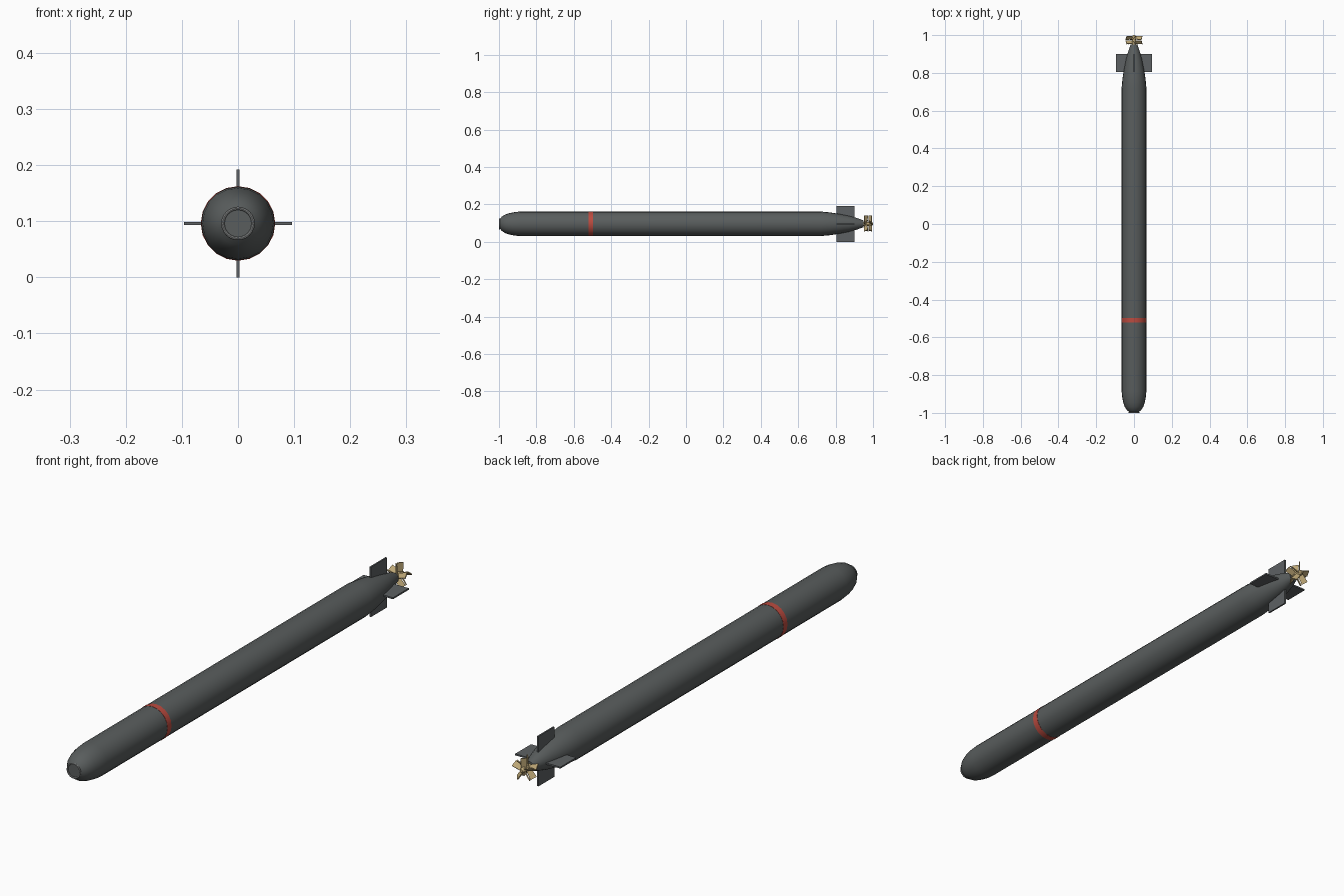
import bpy, bmesh, math
from mathutils import Matrix, Vector

if "Cube" in bpy.data.objects:
    bpy.data.objects.remove(bpy.data.objects["Cube"])

AXIS_Z = 0.096


def material(name, rgb):
    m = bpy.data.materials.new(name)
    m.diffuse_color = (*rgb, 1)
    m.use_nodes = True
    m.node_tree.nodes["Principled BSDF"].inputs["Base Color"].default_value = m.diffuse_color
    return m


DARK = material("dark_grey", (0.10, 0.11, 0.11))
FIN = material("fin_grey", (0.11, 0.12, 0.125))
RED = material("red", (0.50, 0.07, 0.05))
BRASS = material("brass", (0.50, 0.38, 0.18))
LIGHT = material("light_grey", (0.25, 0.26, 0.26))


def finish(name, bm, mat, smooth=True):
    bmesh.ops.recalc_face_normals(bm, faces=bm.faces)
    mesh = bpy.data.meshes.new(name)
    bm.to_mesh(mesh)
    bm.free()
    mesh.materials.append(mat)
    ob = bpy.data.objects.new(name, mesh)
    ob.location.z = AXIS_Z
    bpy.context.collection.objects.link(ob)
    if smooth:
        bpy.ops.object.select_all(action='DESELECT')
        ob.select_set(True)
        bpy.context.view_layer.objects.active = ob
        bpy.ops.object.shade_smooth_by_angle(angle=math.radians(35))
    return ob


def lathe(name, profile, mat, sides=20, closed=False):
    """Revolve (y, radius) points about the long axis."""
    bm = bmesh.new()
    rings = []
    for y, r in profile:
        rings.append([bm.verts.new((r * math.sin(math.tau * i / sides), y,
                                    r * math.cos(math.tau * i / sides)))
                      for i in range(sides)])
    pairs = list(zip(rings, rings[1:]))
    if closed:
        pairs.append((rings[-1], rings[0]))
    for a, b in pairs:
        for i in range(sides):
            j = (i + 1) % sides
            bm.faces.new((a[i], a[j], b[j], b[i]))
    if not closed:
        bm.faces.new(rings[0])
        bm.faces.new(rings[-1])
    return finish(name, bm, mat)


def box(name, size, centre, mat, turn, pitch=0.0, taper=1.0):
    """Radial plate: built pointing up, pitched about z, turned about the axis."""
    bm = bmesh.new()
    bmesh.ops.create_cube(bm, size=1)
    rot = Matrix.Rotation(turn, 4, 'Y')
    for v in bm.verts:
        w = taper if v.co.z < 0 else 1.0
        p = Vector((v.co.x * size[0], v.co.y * size[1] * w, v.co.z * size[2]))
        p = Matrix.Rotation(pitch, 4, 'Z') @ p + Vector(centre)
        v.co = rot @ p
    return finish(name, bm, mat, smooth=False)


# Hull with rounded nose and tapering tail
lathe("hull", [(-0.995, 0.026), (-0.985, 0.038), (-0.968, 0.049),
               (-0.945, 0.057), (-0.915, 0.063), (-0.885, 0.0655),
               (0.72, 0.0655), (0.77, 0.061), (0.82, 0.053),
               (0.87, 0.043), (0.91, 0.032), (0.95, 0.018)], DARK)

# Nose ring and warhead band
ring = [(-0.994 + 0.003 * math.sin(a), 0.027 + 0.003 * math.cos(a))
        for a in (math.tau * k / 8 for k in range(8))]
lathe("nose_ring", [(min(y, 1) - 0.003, r) for y, r in ring], LIGHT, 24, closed=True)
lathe("warhead_band", [(-0.522, 0.064), (-0.522, 0.0664),
                       (-0.498, 0.0664), (-0.498, 0.064)], RED, closed=True)

# Four tail fins
for i in range(4):
    box(f"tail_fin_{i + 1}", (0.006, 0.096, 0.066), (0, 0.852, 0.063),
        FIN, i * math.pi / 2)

# Propeller shaft and two contra-rotating propellers
lathe("propeller_shaft", [(0.945, 0.011), (0.99, 0.011), (1.0, 0.006)], BRASS, 12)
for row, (y, sign) in enumerate(((0.962, 1), (0.985, -1))):
    for i in range(5):
        box(f"propeller_{row + 1}_blade_{i + 1}", (0.004, 0.024, 0.037),
            (0, y, 0.0255), BRASS, math.tau * i / 5,
            sign * math.radians(40), taper=0.8)
